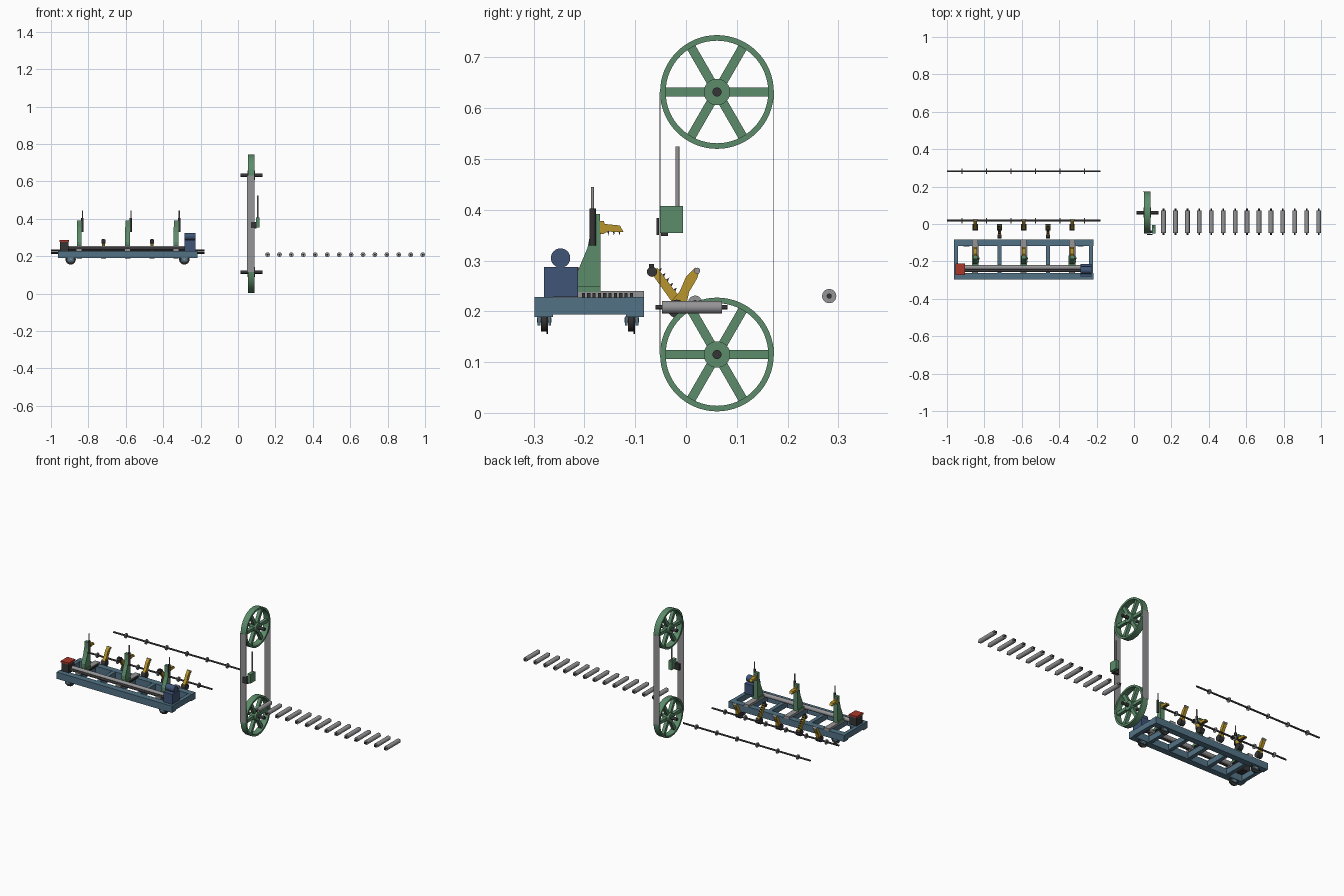
import bpy, bmesh
from math import sin, cos, pi, radians
from mathutils import Matrix, Vector

if "Cube" in bpy.data.objects:
    bpy.data.objects.remove(bpy.data.objects["Cube"])


def material(name, rgb):
    m = bpy.data.materials.new(name)
    m.diffuse_color = (*rgb, 1)
    m.use_nodes = True
    m.node_tree.nodes["Principled BSDF"].inputs["Base Color"].default_value = m.diffuse_color
    return m


BLUE = material("frame_blue", (0.085, 0.17, 0.235))
NAVY = material("motor_blue", (0.05, 0.09, 0.19))
GREEN = material("machine_green", (0.107, 0.262, 0.144))
GOLD = material("arm_gold", (0.48, 0.30, 0.025))
DARK = material("dark_steel", (0.035, 0.035, 0.037))
RED = material("panel_red", (0.40, 0.04, 0.025))
STEEL = material("bare_steel", (0.30, 0.30, 0.31))


def finish(name, bm, mat, smooth=False):
    bmesh.ops.recalc_face_normals(bm, faces=bm.faces)
    me = bpy.data.meshes.new(name)
    bm.to_mesh(me)
    bm.free()
    ob = bpy.data.objects.new(name, me)
    bpy.context.collection.objects.link(ob)
    me.materials.append(mat)
    if smooth:
        bpy.ops.object.select_all(action='DESELECT')
        ob.select_set(True)
        bpy.context.view_layer.objects.active = ob
        bpy.ops.object.shade_smooth_by_angle(angle=radians(35))
    return ob


def box(name, x, y, z, mat):
    """Box from (min, max) ranges."""
    bm = bmesh.new()
    c = [(a + b) / 2 for a, b in (x, y, z)]
    s = [b - a for a, b in (x, y, z)]
    bmesh.ops.create_cube(bm, size=1, matrix=Matrix.Translation(c) @ Matrix.Diagonal((*s, 1)))
    return finish(name, bm, mat)


def rod(name, a, b, r, mat, n=24):
    """Cylinder between two points."""
    a, b = Vector(a), Vector(b)
    bm = bmesh.new()
    q = (b - a).to_track_quat('Z', 'Y').to_matrix().to_4x4()
    bmesh.ops.create_cone(bm, cap_ends=True, segments=n, radius1=r, radius2=r,
                          depth=(b - a).length, matrix=Matrix.Translation((a + b) / 2) @ q)
    return finish(name, bm, mat, True)


def plate(name, pts, x0, x1, mat):
    """(y, z) outline extruded along x."""
    bm = bmesh.new()
    f = bm.faces.new([bm.verts.new((x0, y, z)) for y, z in pts])
    g = bmesh.ops.extrude_face_region(bm, geom=[f])
    bmesh.ops.translate(bm, vec=(x1 - x0, 0, 0),
                        verts=[v for v in g['geom'] if isinstance(v, bmesh.types.BMVert)])
    return finish(name, bm, mat)


def ring(name, x0, x1, cy, cz, r_in, r_out, mat, n=64):
    bm = bmesh.new()
    loops = []
    for i in range(n):
        c, s = cos(2 * pi * i / n), sin(2 * pi * i / n)
        loops.append([bm.verts.new((x, cy + r * c, cz + r * s))
                      for x, r in ((x0, r_in), (x0, r_out), (x1, r_out), (x1, r_in))])
    for i in range(n):
        a, b = loops[i], loops[(i + 1) % n]
        for k in range(4):
            bm.faces.new((a[k], a[(k + 1) % 4], b[(k + 1) % 4], b[k]))
    return finish(name, bm, mat, True)


# Band saw wheels
WY, WR = 0.061, 0.112
for tag, wz in (("lower", 0.115), ("upper", 0.632)):
    ring(tag + "_wheel_rim", 0.053, 0.088, WY, wz, 0.101, WR, GREEN)
    rod(tag + "_wheel_hub", (0.05, WY, wz), (0.091, WY, wz), 0.026, GREEN, 32)
    rod(tag + "_wheel_shaft", (0.013, WY, wz), (0.131, WY, wz), 0.009, DARK)
    for k in range(6):
        d = Vector((cos(k * pi / 3), sin(k * pi / 3)))
        n = Vector((-d.y, d.x)) * 0.009
        c = Vector((WY, wz))
        plate(tag + "_wheel_spoke", [c + d * 0.02 - n, c + d * 0.104 - n, c + d * 0.104 + n,
                                     c + d * 0.02 + n], 0.061, 0.08, GREEN)

# Blade runs
for y in (WY - WR, WY + WR):
    box("saw_blade_run", (0.049, 0.089), (y - 0.0008, y + 0.0008), (0.115, 0.632), STEEL)

# Blade guide
box("guide_body", (0.096, 0.116), (-0.051, -0.006), (0.354, 0.407), GREEN)
rod("guide_rod", (0.105, -0.017, 0.4), (0.105, -0.017, 0.525), 0.004, STEEL)
for y0, y1, z0 in ((-0.058, -0.053, 0.35), (-0.049, -0.035, 0.348)):
    box("guide_pad", (0.07, 0.1), (y0, y1), (z0, 0.384), DARK)

# Outfeed rollers
for i in range(14):
    x = 0.158 + i * 0.0638
    rod("outfeed_roller", (x, -0.047, 0.208), (x, 0.071, 0.208), 0.0125, STEEL)
    rod("roller_shaft", (x, -0.06, 0.208), (x, 0.082, 0.208), 0.0045, DARK, 12)

# Long drive shafts with collars
for y, z in ((0.018, 0.217), (0.282, 0.23)):
    rod("drive_shaft", (-1, y, z), (-0.18, y, z), 0.005, DARK, 16)
    for i in range(6):
        x = -0.92 + i * 0.131
        rod("shaft_collar", (x - 0.003, y, z), (x + 0.003, y, z), 0.014, STEEL)

# Carriage frame
X0, X1 = -0.963, -0.217
box("rear_beam", (X0, X1), (-0.298, -0.262), (0.189, 0.228), BLUE)
box("front_beam", (X0, X1), (-0.118, -0.083), (0.189, 0.228), BLUE)
KNEES = (-0.849, -0.59, -0.331)
for x in (-0.951, -0.849, -0.72, -0.59, -0.46, -0.331, -0.229):
    box("cross_beam", (x - 0.011, x + 0.011), (-0.265, -0.115), (0.194, 0.227), BLUE)

# Carriage wheels
for x in (-0.895, -0.287):
    for y in (-0.279, -0.107):
        for s in (-1, 1):
            box("axle_bracket", (x - 0.016, x + 0.016), sorted((y + s * 0.008, y + s * 0.013)),
                (0.172, 0.19), BLUE)
        rod("carriage_wheel", (x, y - 0.007, 0.183), (x, y + 0.005, 0.183), 0.023, DARK)
        rod("wheel_flange", (x, y + 0.004, 0.183), (x, y + 0.007, 0.183), 0.028, DARK)
        rod("wheel_axle", (x, y - 0.014, 0.183), (x, y + 0.014, 0.183), 0.005, STEEL, 12)

# Setworks shafts
rod("set_shaft", (-0.93, -0.232, 0.243), (-0.25, -0.232, 0.243), 0.012, STEEL)
rod("lower_set_shaft", (-0.93, -0.25, 0.239), (-0.25, -0.25, 0.239), 0.007, DARK, 16)

# Motor and control box
box("motor_base", (-0.285, -0.228), (-0.28, -0.213), (0.228, 0.287), NAVY)
rod("motor_drum", (-0.285, -0.247, 0.305), (-0.228, -0.247, 0.305), 0.019, NAVY, 32)
box("control_box", (-0.952, -0.905), (-0.27, -0.213), (0.228, 0.276), DARK)
box("control_lid", (-0.954, -0.903), (-0.272, -0.211), (0.276, 0.286), RED)

# Head blocks: base, rack, knee, dog
for x in KNEES:
    box("headblock_base", (x - 0.016, x + 0.016), (-0.265, -0.083), (0.226, 0.24), STEEL)
    for k in range(10):
        y = -0.205 + k * 0.0105
        box("rack_tooth", (x + 0.016, x + 0.021), (y, y + 0.006), (0.226, 0.236), DARK)
    plate("knee", [(-0.215, 0.238), (-0.168, 0.238), (-0.168, 0.355), (-0.188, 0.355),
                   (-0.194, 0.325), (-0.215, 0.275)], x - 0.013, x + 0.013, GREEN)
    plate("knee_foot", [(-0.225, 0.238), (-0.168, 0.238), (-0.168, 0.25), (-0.225, 0.25)],
          x - 0.018, x + 0.018, GREEN)
    rod("dog_cylinder", (x + 0.017, -0.184, 0.33), (x + 0.017, -0.184, 0.403), 0.0065, DARK, 16)
    rod("dog_rod", (x + 0.017, -0.184, 0.4), (x + 0.017, -0.184, 0.445), 0.003, STEEL, 12)
    box("dog_slide", (x - 0.012, x + 0.012), (-0.188, -0.169), (0.345, 0.392), GREEN)
    plate("dog_arm", [(-0.17, 0.378), (-0.162, 0.378), (-0.16, 0.372), (-0.13, 0.369),
                      (-0.123, 0.356), (-0.155, 0.357), (-0.163, 0.352), (-0.17, 0.352)],
          x - 0.01, x + 0.01, GOLD)
    for y in (-0.153, -0.142, -0.131):
        plate("dog_spike", [(y - 0.002, 0.358), (y + 0.002, 0.358), (y, 0.349)],
              x - 0.004, x + 0.004, DARK)

# Loader arms
for x in KNEES:
    plate("loader_arm", [(-0.03, 0.2), (-0.027, 0.222), (-0.012, 0.24), (0.0, 0.268),
                         (0.018, 0.286), (0.027, 0.282), (0.022, 0.265), (0.006, 0.238),
                         (0.0, 0.21), (-0.008, 0.195)], x - 0.009, x + 0.009, GOLD)
    rod("loader_hub", (x - 0.014, -0.018, 0.205), (x + 0.014, -0.018, 0.205), 0.018, DARK)
    rod("loader_tip_roller", (x - 0.012, 0.022, 0.28), (x + 0.012, 0.022, 0.28), 0.006, STEEL, 16)

# Turner arms with toothed edge
for x in (-0.72, -0.46):
    plate("turner_arm", [(-0.03, 0.2), (-0.03, 0.222), (-0.066, 0.272), (-0.066, 0.284),
                         (-0.056, 0.285), (-0.008, 0.222), (-0.006, 0.2)],
          x - 0.008, x + 0.008, GOLD)
    rod("turner_hub", (x - 0.013, -0.018, 0.205), (x + 0.013, -0.018, 0.205), 0.018, DARK)
    rod("turner_sprocket", (x - 0.011, -0.067, 0.278), (x + 0.011, -0.067, 0.278), 0.01, DARK, 20)
    box("turner_tip", (x - 0.006, x + 0.006), (-0.073, -0.063), (0.284, 0.293), DARK)
    a, b = Vector((-0.056, 0.285)), Vector((-0.012, 0.227))
    d = (b - a).normalized()
    n = Vector((-d.y, d.x))
    for k in range(6):
        p = a.lerp(b, (k + 0.3) / 6)
        plate("turner_tooth", [p - n * 0.002, p + n * 0.007 + d * 0.001, p + d * 0.007 - n * 0.002],
              x - 0.006, x + 0.006, DARK)
